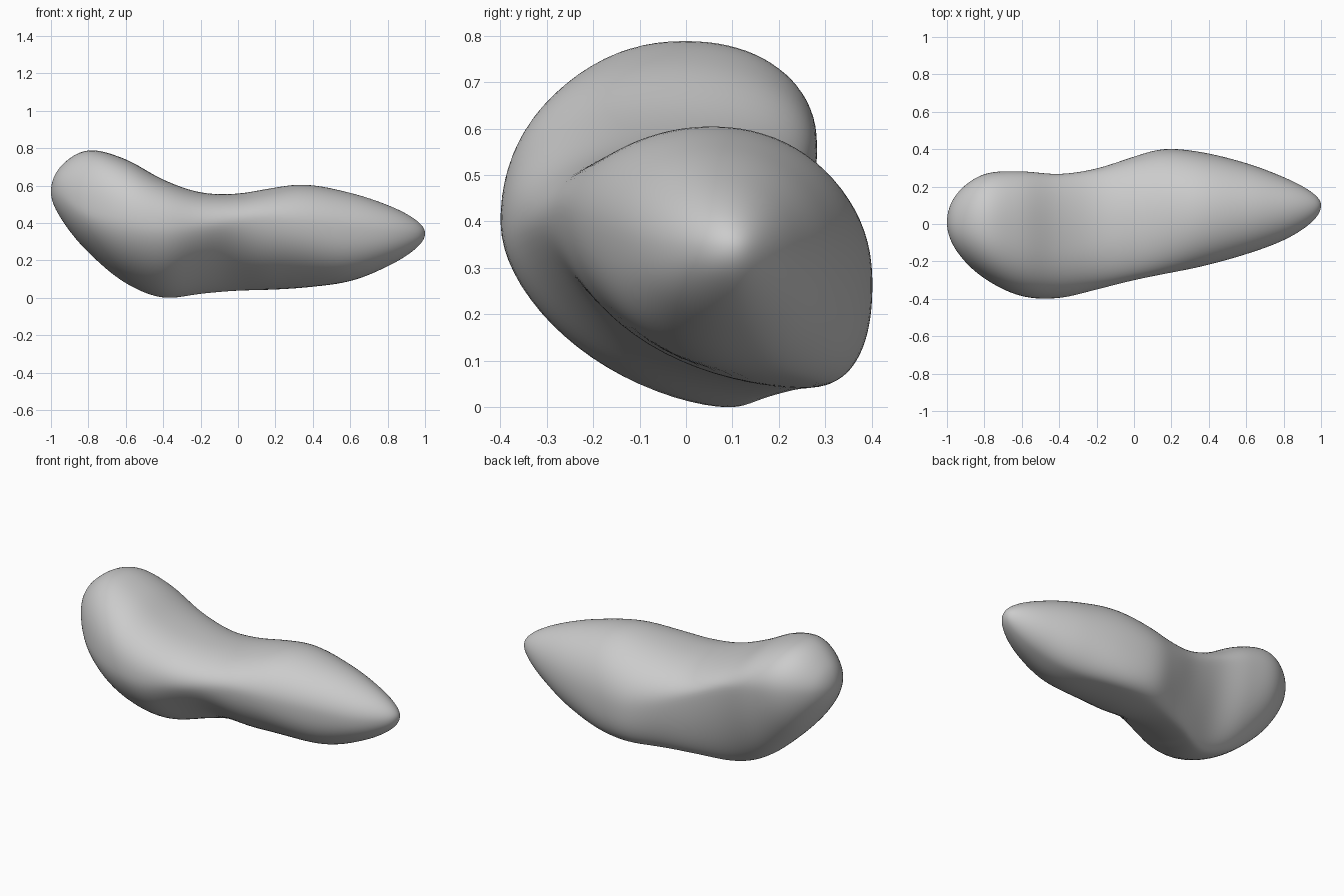
import bpy, bmesh
from math import acos, cos, sin, pi

if "Cube" in bpy.data.objects:
    bpy.data.objects.remove(bpy.data.objects["Cube"])

# Cross-section extremes along the body:
# x, top z, top y, bottom z, bottom y, back y, back z, front y, front z
KEYS = [
    (-1.00, .57, .01, .57, .01, .01, .57, .01, .57),
    (-.95, .70, .00, .43, .02, .158, .58, -.142, .56),
    (-.80, .79, .00, .242, .06, .268, .58, -.292, .46),
    (-.60, .742, -.04, .076, .08, .283, .555, -.388, .42),
    (-.40, .632, -.09, -.003, .09, .268, .49, -.398, .38),
    (-.20, .563, -.06, .02, .17, .297, .40, -.352, .39),
    (.00, .557, .01, .037, .23, .361, .32, -.302, .41),
    (.15, .582, .04, .041, .26, .402, .28, -.271, .42),
    (.35, .607, .06, .053, .25, .387, .28, -.231, .40),
    (.60, .562, .07, .088, .17, .326, .30, -.162, .37),
    (.80, .496, .08, .168, .12, .251, .32, -.087, .35),
    (.95, .417, .09, .263, .10, .17, .34, .01, .345),
    (1.00, .345, .10, .345, .10, .10, .345, .10, .345),
]
T = [acos(-k[0]) for k in KEYS]
RINGS, QUARTER = 96, 20

# Fullness of each quarter at seven stations along x
STATIONS = (-1, -.7, -.4, -.1, .2, .6, 1)
TOP_BACK = (2, 2.2, 2.15, 2.15, 2.1, 2.05, 2)
TOP_FRONT = (2, 2.35, 2.35, 2.2, 2.05, 2.05, 2)
LOW_FRONT = (2, 1.88, 1.7, 1.5, 2, 2.3, 2.1)
LOW_BACK = (2, 1.8, 1.7, 1.95, 2.5, 2.1, 2)


def fullness(x, row):
    for a, b, p, q in zip(STATIONS, STATIONS[1:], row, row[1:]):
        if x <= b:
            u = (x - a) / (b - a)
            return p + (q - p) * u * u * (3 - 2 * u)
    return row[-1]


def slope(i, c):
    a, b = max(i - 1, 0), min(i + 1, len(KEYS) - 1)
    return (KEYS[b][c] - KEYS[a][c]) / (T[b] - T[a])


def sample(t, c):
    """Smooth interpolation of one column."""
    i = max(j for j in range(len(T) - 1) if T[j] <= t + 1e-9)
    h = T[i + 1] - T[i]
    u = (t - T[i]) / h
    return ((2*u**3 - 3*u*u + 1) * KEYS[i][c] + (u**3 - 2*u*u + u) * h * slope(i, c)
            + (3*u*u - 2*u**3) * KEYS[i + 1][c] + (u**3 - u*u) * h * slope(i + 1, c))


def section(t):
    """Closed ring from four rounded quarters joining the extremes."""
    zt, yt, zb, yb, yk, zk, yf, zf = (sample(t, c) for c in range(1, 9))
    x = -cos(t)
    quarters = [  # side y, side z, pole y, pole z, fullness, from side to pole
        (yk, zk, yt, zt, TOP_BACK, True),
        (yf, zf, yt, zt, TOP_FRONT, False),
        (yf, zf, yb, zb, LOW_FRONT, True),
        (yk, zk, yb, zb, LOW_BACK, False),
    ]
    pts = []
    for ys, zs, yp, zp, row, forward in quarters:
        n = fullness(x, row)
        for j in range(QUARTER):
            a = j / QUARTER * pi / 2
            if not forward:
                a = pi / 2 - a
            cy, sz = max(cos(a), 0) ** (2 / n), max(sin(a), 0) ** (2 / n)
            pts.append((x, yp + (ys - yp) * cy, zs + (zp - zs) * sz))
    return pts


# Body: rings skinned from end to end
bm = bmesh.new()
start = bm.verts.new((-1, .01, .57))
end = bm.verts.new((1, .10, .345))
rings = [[bm.verts.new(p) for p in section(pi * i / RINGS)] for i in range(1, RINGS)]
N = 4 * QUARTER
for j in range(N):
    k = (j + 1) % N
    bm.faces.new((start, rings[0][j], rings[0][k]))
    bm.faces.new((end, rings[-1][k], rings[-1][j]))
    for a, b in zip(rings, rings[1:]):
        bm.faces.new((a[j], b[j], b[k], a[k]))
# Soften joins between quarters
for _ in range(6):
    bmesh.ops.smooth_vert(bm, verts=[v for r in rings[2:-2] for v in r], factor=.5,
                          use_axis_x=False, use_axis_y=True, use_axis_z=True)
bmesh.ops.recalc_face_normals(bm, faces=bm.faces)
for f in bm.faces:
    f.smooth = True
mesh = bpy.data.meshes.new("smooth_pebble_body")
bm.to_mesh(mesh)
bm.free()
body = bpy.data.objects.new("smooth_pebble_body", mesh)
bpy.context.collection.objects.link(body)
